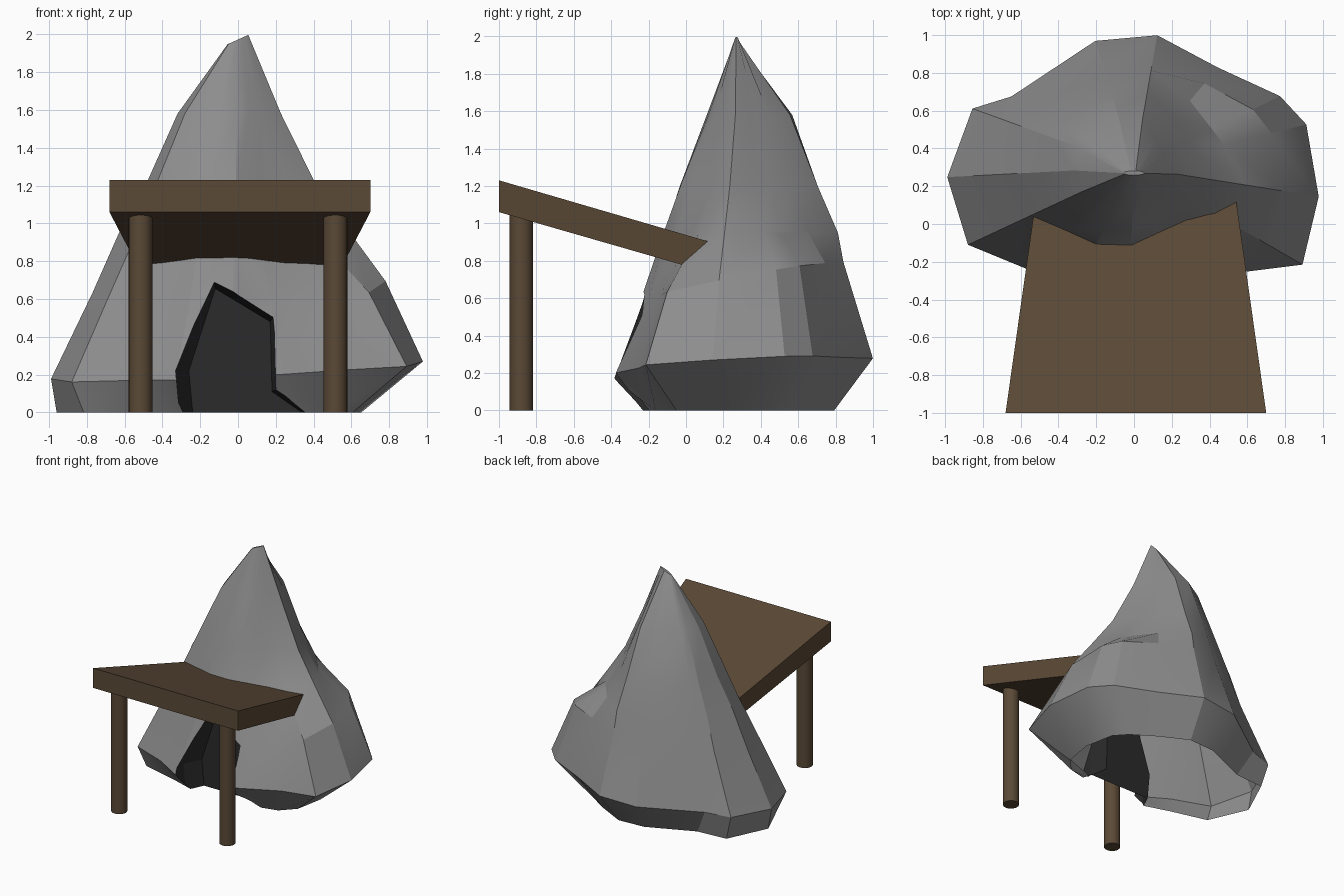
import bpy, bmesh, math
from math import cos, sin, radians

if "Cube" in bpy.data.objects:
    bpy.data.objects.remove(bpy.data.objects["Cube"])


def material(name, rgb):
    m = bpy.data.materials.new(name)
    m.diffuse_color = (*rgb, 1)
    m.use_nodes = True
    m.node_tree.nodes["Principled BSDF"].inputs["Base Color"].default_value = m.diffuse_color
    return m


STONE = material("grey stone", (0.27, 0.27, 0.27))
DARK = material("cave dark", (0.024, 0.024, 0.024))
WOOD = material("brown wood", (0.104, 0.067, 0.037))


def loft(name, loops, mats):
    """Closed solid through a stack of equal-length loops."""
    bm = bmesh.new()
    rings = [[bm.verts.new(p) for p in loop] for loop in loops]
    n = len(rings[0])
    for a, b in zip(rings, rings[1:]):
        for i in range(n):
            j = (i + 1) % n
            bm.faces.new((a[i], a[j], b[j], b[i]))
    bm.faces.new(rings[0][::-1])
    bm.faces.new(rings[-1])
    bmesh.ops.recalc_face_normals(bm, faces=bm.faces)
    me = bpy.data.meshes.new(name)
    bm.to_mesh(me)
    bm.free()
    for m in mats:
        me.materials.append(m)
    ob = bpy.data.objects.new(name, me)
    bpy.context.collection.objects.link(ob)
    return ob


def smooth(ob, angle):
    bpy.ops.object.select_all(action='DESELECT')
    ob.select_set(True)
    bpy.context.view_layer.objects.active = ob
    bpy.ops.object.shade_smooth_by_angle(angle=radians(angle))


# Rock: polar rings around (0, 0.3); each has height, tilt in x, tilt in y, radii
ANGLES = [-9, 14, 26, 50, 80, 107, 150, 160, 183, 205, 223, 244, 268, 290, 317, 330]
RINGS = [
    (0.00, 0.00, 0.00, [.66, .62, .57, .49, .50, .50, .62, .85, .96, .90, .68, .60, .55, .57, .68, .70]),
    (0.23, 0.05, 0.06, [.99, .94, .86, .69, .71, .70, .75, .91, .99, .97, .785, .76, .72, .71, .81, 1.03]),
    (0.68, 0.05, 0.20, [.79, .75, .70, .58, .55, .53, .61, .68, .77, .77, .61, .59, .55, .53, .64, .80]),
    (0.95, 0.00, 0.00, [.60, .49, .46, .46, .52, .48, .54, .59, .63, .59, .49, .46, .42, .37, .39, .46]),
    (1.20, 0.00, 0.00, [.42, .34, .32, .34, .41, .41, .45, .47, .49, .48, .40, .37, .33, .29, .28, .31]),
    (1.58, 0.00, 0.00, [.23, .18, .17, .19, .26, .28, .31, .32, .32, .31, .26, .21, .18, .16, .16, .18]),
]
loops = []
for z, tx, ty, radii in RINGS:
    pts = [(r * cos(radians(a)), r * sin(radians(a))) for a, r in zip(ANGLES, radii)]
    loops.append([(x, 0.3 + y, z + tx * x + ty * y) for x, y in pts])
# sharp little summit ridge
loops.append([(0.055 * cos(radians(a)), 0.27 + 0.012 * sin(radians(a)),
               1.972 + 0.45 * 0.055 * cos(radians(a))) for a in ANGLES])
rock = loft("rock", loops, [STONE, DARK])

# Cave mouth: tapered pocket cut into the front
outer = [(-.30, -.1), (-.33, .22), (-.13, .72), (.19, .51), (.20, .12), (.53, -.1)]
inner = [(-.23, -.1), (-.26, .22), (-.12, .655), (.17, .48), (.18, .11), (.48, -.1)]
cutter = loft("cave_cutter", [[(x, y, z) for x, z in prof] for y, prof in
                              ((-.6, outer), (-.27, outer), (-.12, inner))], [DARK])
cutter.hide_render = True
mod = rock.modifiers.new("cave", 'BOOLEAN')
mod.operation = 'DIFFERENCE'
mod.solver = 'EXACT'
mod.material_mode = 'TRANSFER'
mod.object = cutter
bpy.context.view_layer.objects.active = rock
bpy.ops.object.modifier_apply(modifier=mod.name)
bpy.data.objects.remove(cutter)

# The rock is an open shell underneath
bm = bmesh.new()
bm.from_mesh(rock.data)
base = [f for f in bm.faces if all(abs(v.co.z) < 1e-4 for v in f.verts)]
bmesh.ops.delete(bm, geom=base, context='FACES')
bm.to_mesh(rock.data)
bm.free()
smooth(rock, 22)

# Sloping plank roof, narrower where it enters the rock
CX = 0.01
roof = loft("awning_roof", [
    [(CX - w, y0, z0), (CX + w, y0, z0), (CX + w, y1, z1), (CX - w, y1, z1)]
    for w, y0, z0, y1, z1 in ((.69, -1, 1.06, -1, 1.23), (.53, .06, .755, .13, .90))], [WOOD])

# Two round posts
for side, label in ((-1, "left"), (1, "right")):
    bpy.ops.mesh.primitive_cylinder_add(vertices=24, radius=0.063, depth=1.06,
                                        location=(side * 0.515, -0.88, 0.53))
    post = bpy.context.object
    post.name = label + "_post"
    post.data.materials.append(WOOD)
    smooth(post, 30)
